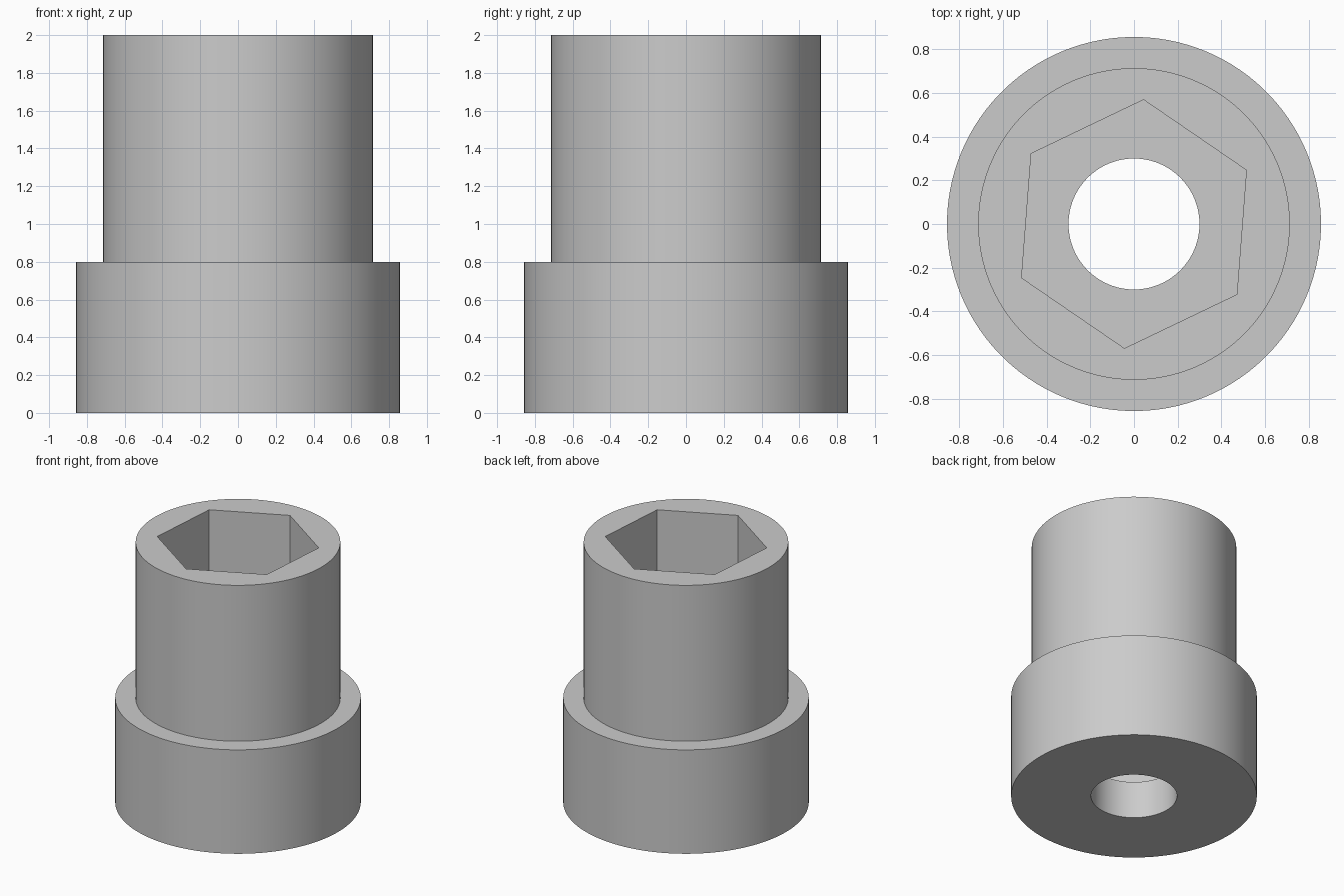
import bpy
import bmesh
import math

if "Cube" in bpy.data.objects:
    bpy.data.objects.remove(bpy.data.objects["Cube"], do_unlink=True)

SEGMENTS = 120
HEX_TURN = math.radians(25.6)


def grey_material():
    mat = bpy.data.materials.new("plain_grey")
    mat.use_nodes = True
    colour = (0.6, 0.6, 0.6, 1)
    mat.diffuse_color = colour
    mat.node_tree.nodes["Principled BSDF"].inputs["Base Color"].default_value = colour
    return mat


def ring(bm, radius, z, hexagonal=False):
    """Closed loop of vertices, either a circle or a hexagon of corner radius."""
    verts = []
    for i in range(SEGMENTS):
        a = math.tau * i / SEGMENTS
        r = radius
        if hexagonal:
            half = math.pi / 6
            r *= math.cos(half) / math.cos(a % (2 * half) - half)
        verts.append(bm.verts.new((r * math.cos(a + HEX_TURN),
                                   r * math.sin(a + HEX_TURN), z)))
    return verts


bm = bmesh.new()
rings = [
    ring(bm, 0.3, 0),               # bore mouth
    ring(bm, 0.857, 0),             # collar
    ring(bm, 0.857, 0.8),
    ring(bm, 0.714, 0.8),           # barrel
    ring(bm, 0.714, 2),
    ring(bm, 0.571, 2, True),       # hexagonal socket
    ring(bm, 0.571, 0.286, True),
    ring(bm, 0.3, 0.286),           # socket floor down to the bore
]

# Join each ring to the next, the last closing back to the first
for k, lower in enumerate(rings):
    upper = rings[(k + 1) % len(rings)]
    for i in range(SEGMENTS):
        j = (i + 1) % SEGMENTS
        bm.faces.new((lower[i], lower[j], upper[j], upper[i]))
bmesh.ops.recalc_face_normals(bm, faces=bm.faces)

# Merge the flat strips of each socket wall
bmesh.ops.dissolve_limit(bm, angle_limit=math.radians(0.5),
                         verts=rings[5] + rings[6],
                         edges=[e for e in bm.edges
                                if e.verts[0] in rings[5] and e.verts[1] in rings[6]
                                or e.verts[1] in rings[5] and e.verts[0] in rings[6]])

mesh = bpy.data.meshes.new("hex_socket")
bm.to_mesh(mesh)
bm.free()
mesh.materials.append(grey_material())
socket = bpy.data.objects.new("hex_socket", mesh)
bpy.context.collection.objects.link(socket)

bpy.ops.object.select_all(action="DESELECT")
socket.select_set(True)
bpy.context.view_layer.objects.active = socket
bpy.ops.object.shade_smooth_by_angle(angle=math.radians(30))
